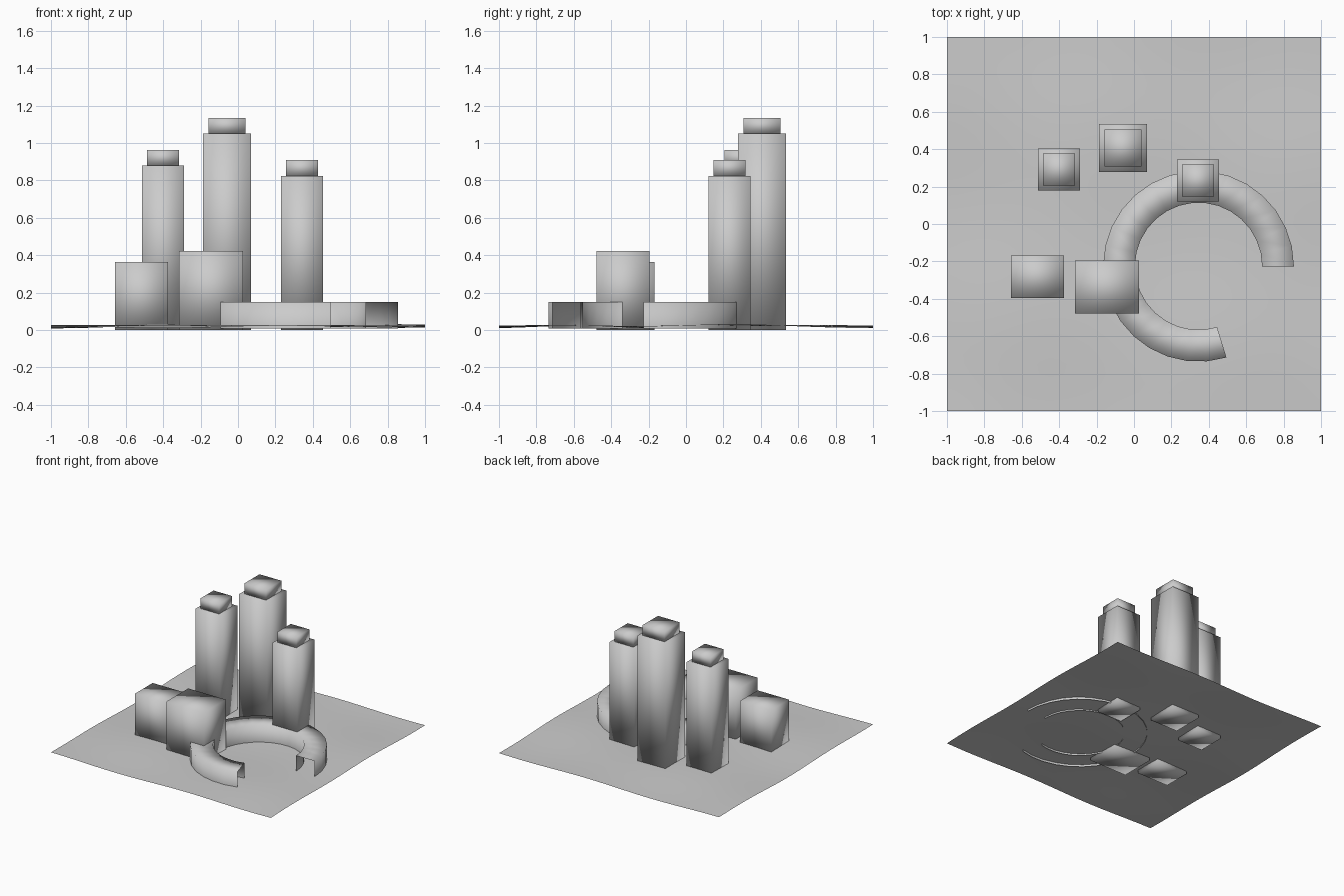
import bpy, bmesh
from math import sin, cos, radians

if "Cube" in bpy.data.objects:
    bpy.data.objects.remove(bpy.data.objects["Cube"])


def make_object(name, bm):
    bmesh.ops.recalc_face_normals(bm, faces=bm.faces)
    mesh = bpy.data.meshes.new(name)
    bm.to_mesh(mesh)
    bm.free()
    mesh.shade_smooth()
    obj = bpy.data.objects.new(name, mesh)
    bpy.context.collection.objects.link(obj)
    return obj


def box(name, cx, cy, sx, sy, z0, z1):
    bm = bmesh.new()
    bmesh.ops.create_cube(bm, size=1)
    for v in bm.verts:
        v.co = (cx + v.co.x * sx, cy + v.co.y * sy, z0 + (v.co.z + 0.5) * (z1 - z0))
    return make_object(name, bm)


# Gently rolling ground sheet
bm = bmesh.new()
bmesh.ops.create_grid(bm, x_segments=40, y_segments=40, size=1)
for v in bm.verts:
    x, y = v.co.x, v.co.y
    v.co.z = 0.021 + 0.007 * sin(5.2 * x + 3.6) * cos(2.5 * y) + 0.005 * sin(6 * y - 1.2 + x)
ground = make_object("ground", bm)
if ground.data.polygons[0].normal.z < 0:
    ground.data.flip_normals()

# Towers, each with a smaller cap: centre, width, cap width, height, cap height
towers = {
    "left_tower": (-0.401, 0.291, 0.225, 0.17, 0.88, 0.963),
    "middle_tower": (-0.059, 0.406, 0.255, 0.198, 1.05, 1.135),
    "right_tower": (0.342, 0.232, 0.225, 0.17, 0.823, 0.91),
}
for name, (cx, cy, w, cap, h, top) in towers.items():
    box(name, cx, cy, w, w, 0.0, h)
    box(name + "_cap", cx, cy, cap, cap, h, top)

# Low blocks
box("left_block", -0.516, -0.282, 0.284, 0.228, 0.0, 0.365)
box("right_block", -0.145, -0.337, 0.343, 0.284, 0.0, 0.422)

# Open ring: an upside-down channel swept around most of a circle
bm = bmesh.new()
profile = [(0.51, 0.008), (0.51, 0.15), (0.34, 0.15), (0.34, 0.008)]
steps = 24
rings = []
for i in range(steps + 1):
    a = radians(287) * i / steps
    rings.append([bm.verts.new((0.345 + r * cos(a), -0.226 + r * sin(a), z)) for r, z in profile])
for a, b in zip(rings, rings[1:]):
    for j in range(3):
        bm.faces.new((a[j], b[j], b[j + 1], a[j + 1]))
make_object("ring_wall", bm)
